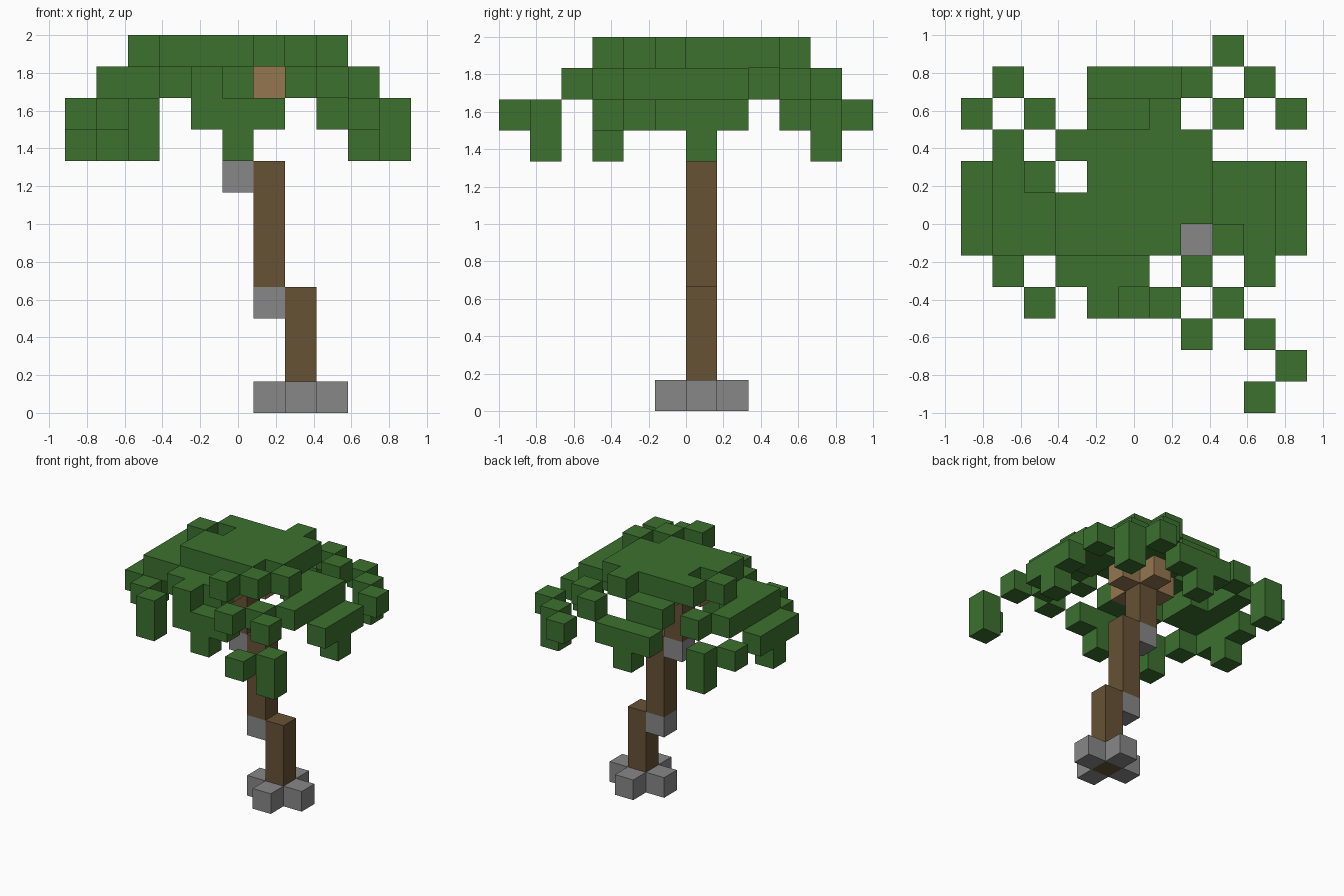
import bpy
import bmesh
from mathutils import Vector

cube = bpy.data.objects.get("Cube")
if cube:
    bpy.data.objects.remove(cube, do_unlink=True)

UNIT = 1 / 6                 # edge of one block
CROWN = Vector((0, 0.5, 0))  # crown centre in block units
TOP, UPPER, LOWER, TIP = 11, 10, 9, 8  # leaf layers


def material(name, rgb):
    mat = bpy.data.materials.new(name)
    mat.use_nodes = True
    color = (*rgb, 1)
    mat.diffuse_color = color
    bsdf = mat.node_tree.nodes["Principled BSDF"]
    bsdf.inputs["Base Color"].default_value = color
    bsdf.inputs["Roughness"].default_value = 0.9
    return mat


leaf = material("leaf green", (0.045, 0.165, 0.028))
bark = material("bark brown", (0.135, 0.085, 0.035))
wood = material("light wood", (0.30, 0.18, 0.08))
stone = material("stone grey", (0.245, 0.245, 0.245))

parts = []


def block(x, y, z, w=1, d=1, h=1):
    """Cells of a box whose lowest corner cell is x, y, z."""
    return {(x + i, y + j, z + k)
            for i in range(w) for j in range(d) for k in range(h)}


def part(name, mat, *blocks):
    parts.append((name, mat, set().union(*blocks)))


def half_turn(cells):
    return {(-x, -y, z) for x, y, z in cells}


def cross(x, y, z):
    return block(x - 1, y, z, w=3) | block(x, y - 1, z, d=3)


# Leaning trunk in three steps, with stones below each step
part("lower_trunk", bark, block(2, 0, 0, h=4))
part("middle_trunk", bark, block(1, 0, 4, h=4))
part("upper_trunk", bark, block(0, 0, 8, h=2))
part("crown_wood", wood, cross(0, 0, UPPER))
part("base_stones", stone, cross(2, 0, 0) - block(2, 0, 0))
part("lower_step_stone", stone, block(1, 0, 3))
part("upper_step_stone", stone, block(0, 0, 7))

# Flat canopy with two open corners
part("canopy", leaf,
     block(-2, -1, TOP, w=5, d=4) - block(-2, 1, TOP) - block(2, -1, TOP))

# Side fronds, drooping outward
side = (block(-3, 1, TOP) | block(-3, -1, UPPER, d=2)
        | block(-4, -1, UPPER, d=3) | block(-5, -1, LOWER, d=3)
        | block(-5, 0, TIP))
part("right_frond", leaf, side)
part("left_frond", leaf, half_turn(side))

# Back and front fronds
part("back_frond", leaf,
     block(1, 3, TOP), block(-1, 3, UPPER, w=2),
     block(-1, 4, LOWER, w=3), block(0, 4, TIP))
part("front_frond", leaf,
     block(1, -3, TOP), block(-2, -2, UPPER, w=3), block(-1, -3, UPPER),
     block(-1, -3, LOWER, w=3), block(0, -3, TIP))

# Diagonal fronds of scattered leaflets
part("front_left_frond", leaf,
     block(2, -2, TOP), block(3, -3, UPPER), block(4, -4, UPPER),
     block(2, -4, UPPER), block(4, -2, UPPER),
     block(5, -5, TIP, h=2), block(4, -6, LOWER))
part("back_left_frond", leaf,
     block(3, 3, UPPER), block(2, 4, UPPER), block(4, 4, TIP, h=2),
     block(5, 3, LOWER), block(3, 5, LOWER))
part("back_right_frond", leaf,
     block(-3, 3, UPPER), block(-4, 2, UPPER),
     block(-4, 4, TIP, h=2), block(-5, 3, LOWER))
part("front_right_frond", leaf,
     block(-3, -3, TIP, h=2), block(-4, -2, LOWER))

filled = set().union(*(cells for _, _, cells in parts))


def build(name, mat, cells):
    """Make the outer faces of a part, leaving out those between blocks."""
    bm = bmesh.new()
    for cell in cells:
        mid = Vector(cell) + CROWN + Vector((0, 0, 0.5))
        for axis in range(3):
            for sign in (-1, 1):
                near = list(cell)
                near[axis] += sign
                if tuple(near) in filled:
                    continue
                n, u, v = Vector(), Vector(), Vector()
                n[axis] = sign / 2
                u[(axis + 1) % 3] = sign / 2
                v[(axis + 2) % 3] = 1 / 2
                corners = (-u - v, u - v, u + v, v - u)
                bm.faces.new([bm.verts.new((mid + n + c) * UNIT)
                              for c in corners])
    bmesh.ops.remove_doubles(bm, verts=bm.verts, dist=UNIT / 100)
    mesh = bpy.data.meshes.new(name)
    bm.to_mesh(mesh)
    bm.free()
    mesh.materials.append(mat)
    obj = bpy.data.objects.new(name, mesh)
    bpy.context.collection.objects.link(obj)


for item in parts:
    build(*item)
